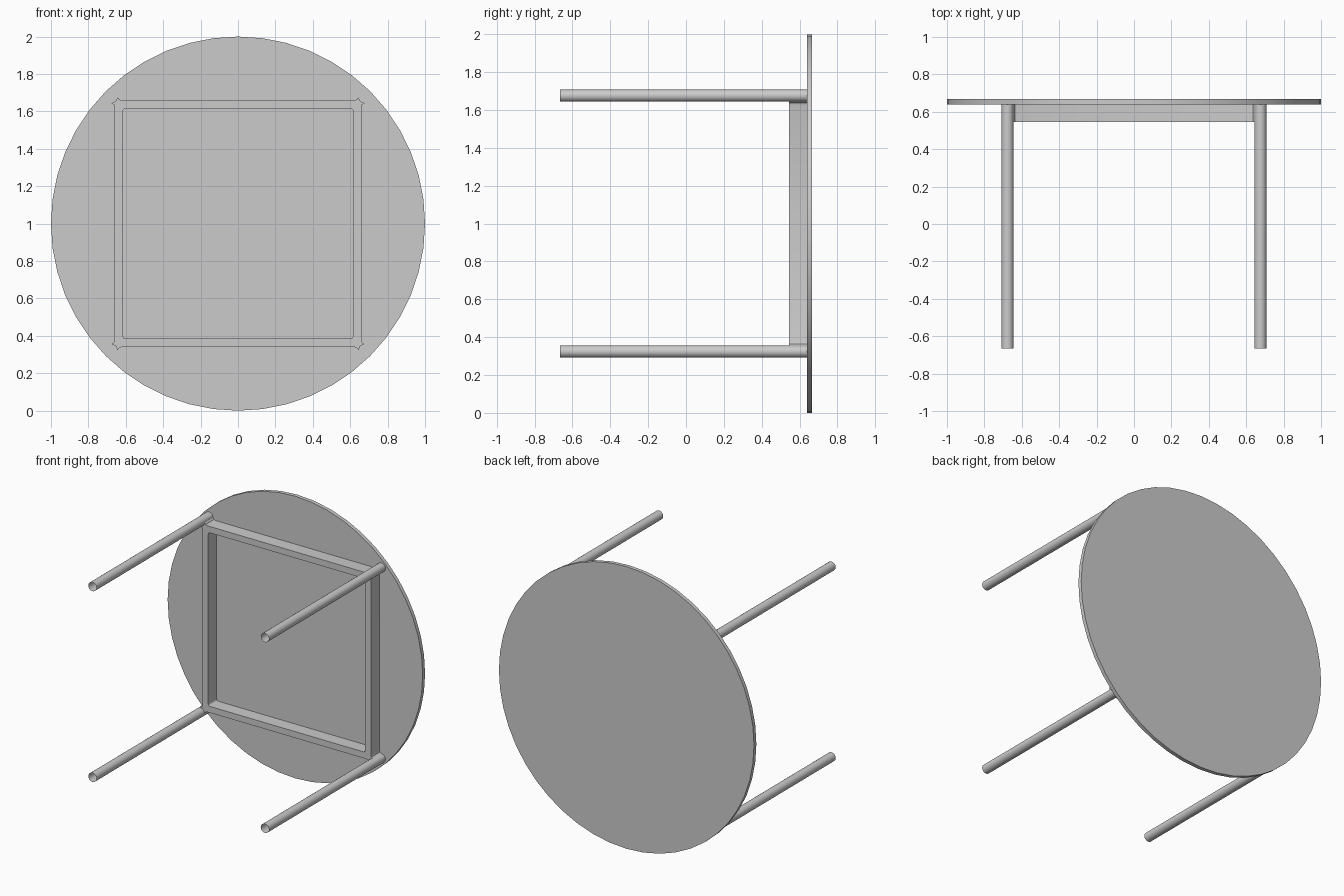
import bpy, bmesh, math

if "Cube" in bpy.data.objects:
    bpy.data.objects.remove(bpy.data.objects["Cube"])

TOP_Y0, TOP_Y1 = 0.64, 0.667   # table top thickness, the table lies on its side
CZ = 1.0                       # height of the table axis


def finish(name, bm):
    bmesh.ops.recalc_face_normals(bm, faces=bm.faces[:])
    mesh = bpy.data.meshes.new(name)
    bm.to_mesh(mesh)
    bm.free()
    obj = bpy.data.objects.new(name, mesh)
    bpy.context.collection.objects.link(obj)
    bpy.context.view_layer.objects.active = obj
    bpy.ops.object.select_all(action='DESELECT')
    obj.select_set(True)
    bpy.ops.object.shade_smooth_by_angle(angle=math.radians(35))
    return obj


def rod(name, x, z, radius, y0, y1, sides, capped):
    bm = bmesh.new()
    rings = []
    for y in (y0, y1):
        rings.append([bm.verts.new((x + radius * math.cos(2 * math.pi * i / sides), y,
                                    z + radius * math.sin(2 * math.pi * i / sides)))
                      for i in range(sides)])
    for i in range(sides):
        j = (i + 1) % sides
        bm.faces.new((rings[0][i], rings[0][j], rings[1][j], rings[1][i]))
    if capped:
        for ring in rings:
            bm.faces.new(ring)
    return finish(name, bm)


# Round table top
rod("table_top", 0, CZ, 1.0, TOP_Y0, TOP_Y1, 48, True)

# Four tubular legs, open at the ends
for sx, side in ((-1, "left"), (1, "right")):
    for sz, level in ((-1, "lower"), (1, "upper")):
        rod(f"{level}_{side}_leg", sx * 0.676, CZ + sz * 0.676, 0.032,
            -0.665, TOP_Y0, 24, False)

# Square apron frame: one corner profile turned four times,
# flared outside to meet the leg and rounded inside
outer_corner = [(0.66, 0.622), (0.664, 0.636), (0.676, 0.644), (0.654, 0.654),
                (0.644, 0.676), (0.636, 0.664), (0.622, 0.66)]
inner_corner = [(0.600 + 0.015 * math.cos(a * math.pi / 12),
                 0.600 + 0.015 * math.sin(a * math.pi / 12)) for a in range(7)]


def turn_four(points):
    loop = []
    for _ in range(4):
        loop += points
        points = [(-z, x) for x, z in points]
    return loop


bm = bmesh.new()
loops = [[bm.verts.new((x, y, CZ + z)) for x, z in turn_four(pts)]
         for pts, y in ((outer_corner, 0.545), (outer_corner, TOP_Y0),
                        (inner_corner, TOP_Y0), (inner_corner, 0.545))]
count = len(loops[0])
for k in range(4):
    a, b = loops[k], loops[(k + 1) % 4]
    for i in range(count):
        j = (i + 1) % count
        bm.faces.new((a[i], a[j], b[j], b[i]))
finish("apron_frame", bm)
